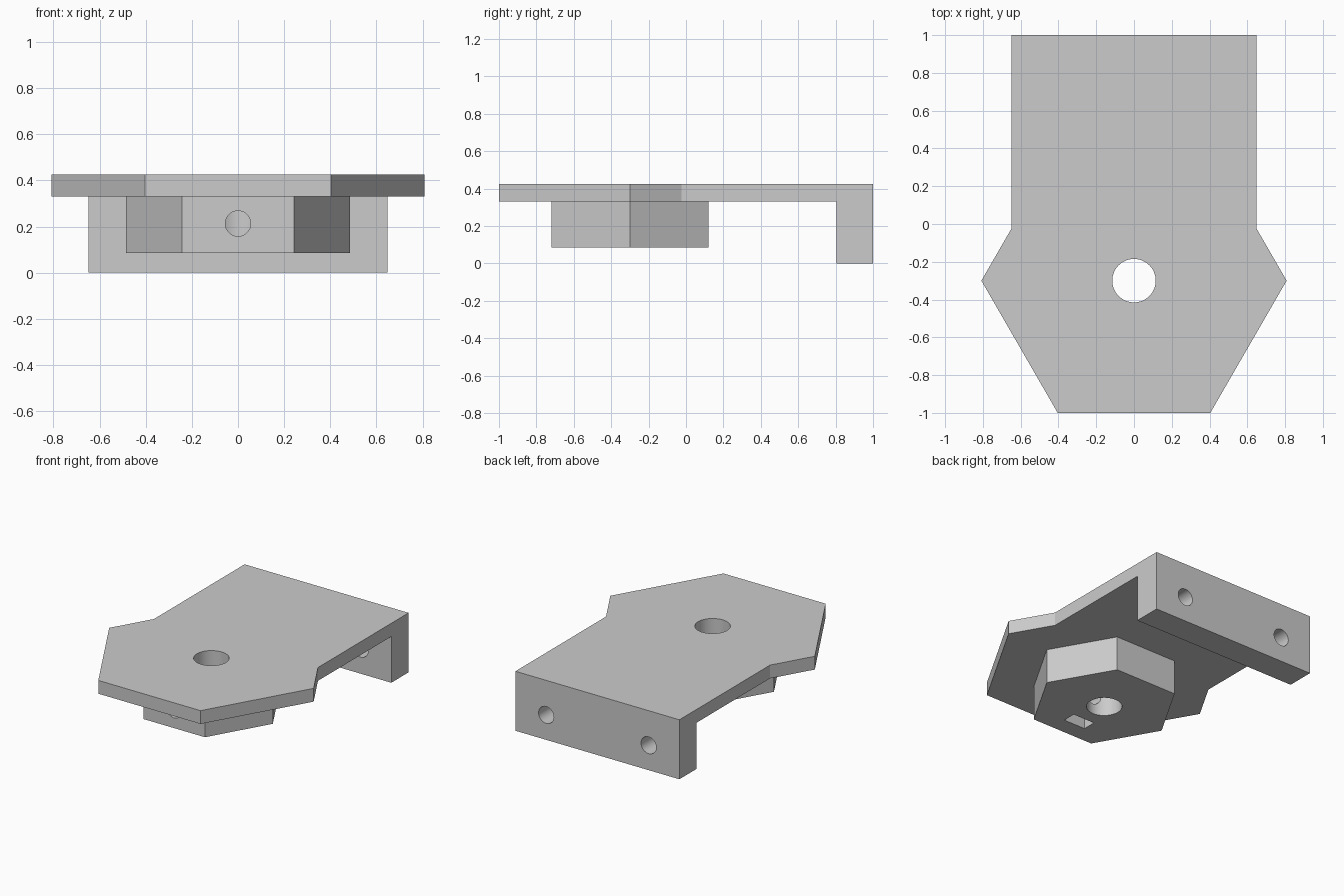
import bpy
import bmesh
from math import cos, sin, pi, radians
from mathutils import Matrix, Vector

cube = bpy.data.objects.get("Cube")
if cube:
    bpy.data.objects.remove(cube, do_unlink=True)

# Main dimensions
HUB_Y = -0.30
PLATE_R, HUB_R = 0.808, 0.485
TOP, PLATE_Z, HUB_Z = 0.425, 0.33, 0.085
HALF_W, WALL_Y = 0.648, 0.805
SCREW_Z, WALL_HOLE_Z = 0.213, 0.178

grey = bpy.data.materials.new("plain grey")
grey.use_nodes = True
colour = (0.6, 0.6, 0.6, 1)
grey.diffuse_color = colour
grey.node_tree.nodes["Principled BSDF"].inputs["Base Color"].default_value = colour


def make_object(name, bm):
    bmesh.ops.recalc_face_normals(bm, faces=bm.faces)
    mesh = bpy.data.meshes.new(name)
    bm.to_mesh(mesh)
    bm.free()
    mesh.materials.append(grey)
    obj = bpy.data.objects.new(name, mesh)
    bpy.context.collection.objects.link(obj)
    return obj


def prism(name, outline, z0, z1):
    bm = bmesh.new()
    face = bm.faces.new([bm.verts.new((x, y, z0)) for x, y in outline])
    top = bmesh.ops.extrude_face_region(bm, geom=[face])["geom"]
    verts = [v for v in top if isinstance(v, bmesh.types.BMVert)]
    bmesh.ops.translate(bm, verts=verts, vec=(0, 0, z1 - z0))
    return make_object(name, bm)


def box(name, x0, x1, y0, y1, z0, z1):
    return prism(name, [(x0, y0), (x1, y0), (x1, y1), (x0, y1)], z0, z1)


def rod(name, radius, start, end):
    start, end = Vector(start), Vector(end)
    axis = end - start
    bm = bmesh.new()
    turn = axis.to_track_quat("Z", "Y").to_matrix().to_4x4()
    bmesh.ops.create_cone(bm, cap_ends=True, segments=64, radius1=radius,
                          radius2=radius, depth=axis.length,
                          matrix=Matrix.Translation((start + end) / 2) @ turn)
    return make_object(name, bm)


def combine(body, other, operation):
    mod = body.modifiers.new(other.name, "BOOLEAN")
    mod.operation, mod.solver, mod.object = operation, "EXACT", other
    bpy.ops.object.select_all(action="DESELECT")
    bpy.context.view_layer.objects.active = body
    body.select_set(True)
    bpy.ops.object.modifier_apply(modifier=mod.name)
    bpy.data.objects.remove(other, do_unlink=True)


# Top plate: a hexagon that runs into a straight tongue at the back
shoulder_y = HUB_Y + (PLATE_R - HALF_W) * 3 ** 0.5
right_half = [(PLATE_R / 2, -1), (PLATE_R, HUB_Y), (HALF_W, shoulder_y), (HALF_W, 1)]
outline = right_half + [(-x, y) for x, y in reversed(right_half)]
body = prism("mounting_bracket", outline, PLATE_Z, TOP)

# Back wall and hexagonal hub
combine(body, box("back_wall", -HALF_W, HALF_W, WALL_Y, 1, 0, PLATE_Z), "UNION")
hexagon = [(HUB_R * cos(i * pi / 3), HUB_Y + HUB_R * sin(i * pi / 3)) for i in range(6)]
combine(body, prism("hub", hexagon, HUB_Z, PLATE_Z), "UNION")

# Shaft bore, set screw hole and nut slot
combine(body, rod("shaft_bore", 0.115, (0, HUB_Y, -1), (0, HUB_Y, 1)), "DIFFERENCE")
combine(body, rod("screw_hole", 0.055, (0, -1.2, SCREW_Z), (0, HUB_Y, SCREW_Z)), "DIFFERENCE")
combine(body, box("nut_slot", -0.085, 0.085, -0.6, -0.505, 0, 0.3), "DIFFERENCE")

# Pair of fixing holes through the back wall
for x in (-0.405, 0.405):
    combine(body, rod("fixing_hole", 0.06, (x, 0.6, WALL_HOLE_Z), (x, 1.2, WALL_HOLE_Z)),
            "DIFFERENCE")

bpy.ops.object.shade_smooth_by_angle(angle=radians(30))
